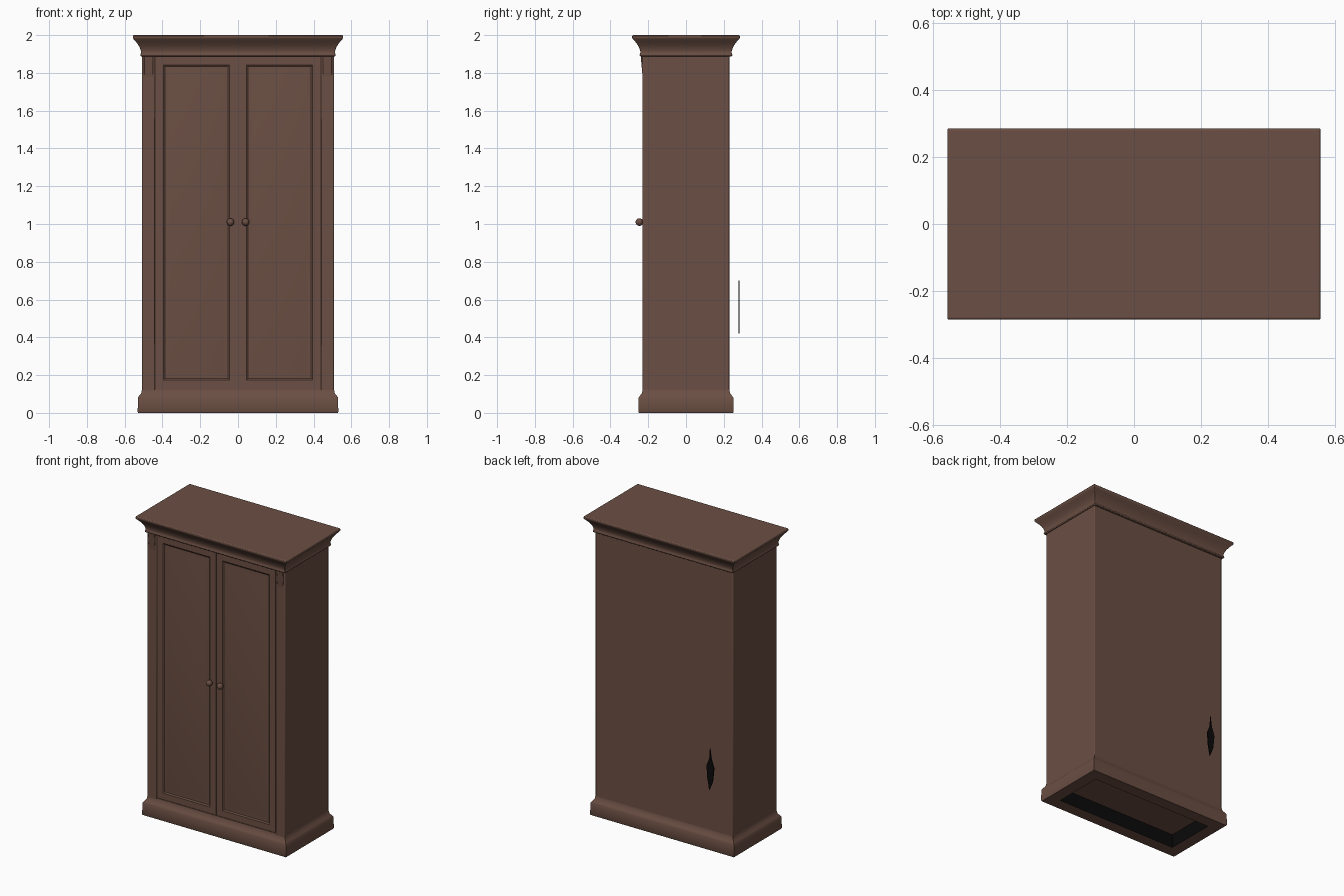
import bpy, bmesh
from mathutils import Matrix, Vector

cube = bpy.data.objects.get("Cube")
if cube:
    bpy.data.objects.remove(cube, do_unlink=True)


def material(name, rgb):
    m = bpy.data.materials.new(name)
    m.use_nodes = True
    m.diffuse_color = (*rgb, 1)
    m.node_tree.nodes["Principled BSDF"].inputs["Base Color"].default_value = (*rgb, 1)
    return m


wood = material("brown wood", (0.145, 0.077, 0.056))
dark = material("black hollow", (0.003, 0.003, 0.003))


def finish(name, bm, mats=(wood,), bevel=0.0, mirror=False):
    bmesh.ops.recalc_face_normals(bm, faces=bm.faces)
    me = bpy.data.meshes.new(name)
    bm.to_mesh(me)
    bm.free()
    ob = bpy.data.objects.new(name, me)
    bpy.context.collection.objects.link(ob)
    for m in mats:
        me.materials.append(m)
    if bevel:
        b = ob.modifiers.new("Soft edges", "BEVEL")
        b.width, b.segments, b.limit_method = bevel, 2, "ANGLE"
    if mirror:
        ob.modifiers.new("Mirror", "MIRROR")
    bpy.ops.object.select_all(action="DESELECT")
    ob.select_set(True)
    bpy.context.view_layer.objects.active = ob
    bpy.ops.object.shade_smooth_by_angle(angle=0.6)
    return ob


def box(bm, lo, hi):
    lo, hi = Vector(lo), Vector(hi)
    mat = Matrix.Translation((lo + hi) / 2) @ Matrix.Diagonal((*(hi - lo), 1))
    return bmesh.ops.create_cube(bm, size=1, matrix=mat)["verts"]


def moulding(bm, hx, hy, profile):
    """Stack rectangles grown by each (offset, z) and cap both ends."""
    rings = [[bm.verts.new((sx * (hx + o), sy * (hy + o), z))
              for sx, sy in ((-1, -1), (1, -1), (1, 1), (-1, 1))] for o, z in profile]
    bands = []
    for a, b in zip(rings, rings[1:]):
        bands.append([bm.faces.new((a[i], a[(i + 1) % 4], b[(i + 1) % 4], b[i]))
                      for i in range(4)])
    bm.faces.new(rings[0])
    bm.faces.new(rings[-1])
    return bands


# Main case
bm = bmesh.new()
box(bm, (-0.508, -0.222, 0.1), (0.508, 0.229, 1.9))
finish("case", bm, bevel=0.004)

# Plinth with a hollow underside
bm = bmesh.new()
bands = moulding(bm, 0.508, 0.229, [(-0.06, 0.09), (-0.06, 0), (0.02, 0), (0.023, 0.005),
                                    (0.022, 0.08), (0.014, 0.092), (0.004, 0.105), (0, 0.125)])
for f in bands[0]:
    f.material_index = 1
finish("plinth", bm, (wood, dark))

# Crown moulding
bm = bmesh.new()
moulding(bm, 0.506, 0.234, [(-0.01, 1.888), (0.008, 1.888), (0.012, 1.895), (0.008, 1.905),
                            (0.008, 1.915), (0.013, 1.932), (0.023, 1.95), (0.037, 1.968),
                            (0.048, 1.98), (0.051, 1.985), (0.051, 1.996), (0.047, 2)])
finish("crown_moulding", bm, bevel=0.002)

# Corner posts and rails framing the doors
bm = bmesh.new()
box(bm, (0.44, -0.23, 0.1), (0.508, -0.2, 1.9))
finish("corner_posts", bm, bevel=0.004, mirror=True)
bm = bmesh.new()
box(bm, (-0.44, -0.229, 0.1), (0.44, -0.2, 0.13))
finish("bottom_rail", bm)

# Small brackets under the crown
bm = bmesh.new()
for v in box(bm, (0.45, -0.24, 1.77), (0.498, -0.21, 1.892)):
    if v.co.z < 1.8 and v.co.y < -0.22:
        v.co.y = -0.229
finish("post_brackets", bm, bevel=0.004, mirror=True)

# Doors with grooved, raised centre panels
bm = bmesh.new()
box(bm, (0.003, -0.229, 0.132), (0.437, -0.2, 1.884))
bm.normal_update()
front = min(bm.faces, key=lambda f: f.normal.y)


def inset(width, depth):
    bmesh.ops.inset_region(bm, faces=[front], thickness=width, depth=depth)


inset(0.06, 0)
inset(0.012, -0.006)
inset(0.008, 0)
inset(0.03, 0.004)
finish("doors", bm, mirror=True)

# Round knobs on short stems
bm = bmesh.new()
bmesh.ops.create_uvsphere(bm, u_segments=20, v_segments=12, radius=0.02,
                          matrix=Matrix.Translation((0.04, -0.247, 1.01)))
bmesh.ops.create_cone(bm, cap_ends=True, segments=16, radius1=0.01, radius2=0.01, depth=0.03,
                      matrix=Matrix.Translation((0.04, -0.23, 1.01)) @ Matrix.Rotation(1.5708, 4, "X"))
finish("knobs", bm, mirror=True)

# Loose dark splinter behind the back panel
bm = bmesh.new()
outline = [(-0.37, 0.42), (-0.355, 0.5), (-0.35, 0.58), (-0.37, 0.63), (-0.375, 0.7),
           (-0.385, 0.63), (-0.405, 0.57), (-0.395, 0.48)]
face = bm.faces.new([bm.verts.new((x, 0.278, z)) for x, z in outline])
ext = bmesh.ops.extrude_face_region(bm, geom=[face])["geom"]
bmesh.ops.translate(bm, vec=(0, 0.006, 0), verts=[g for g in ext if isinstance(g, bmesh.types.BMVert)])
finish("back_splinter", bm, (dark,))
